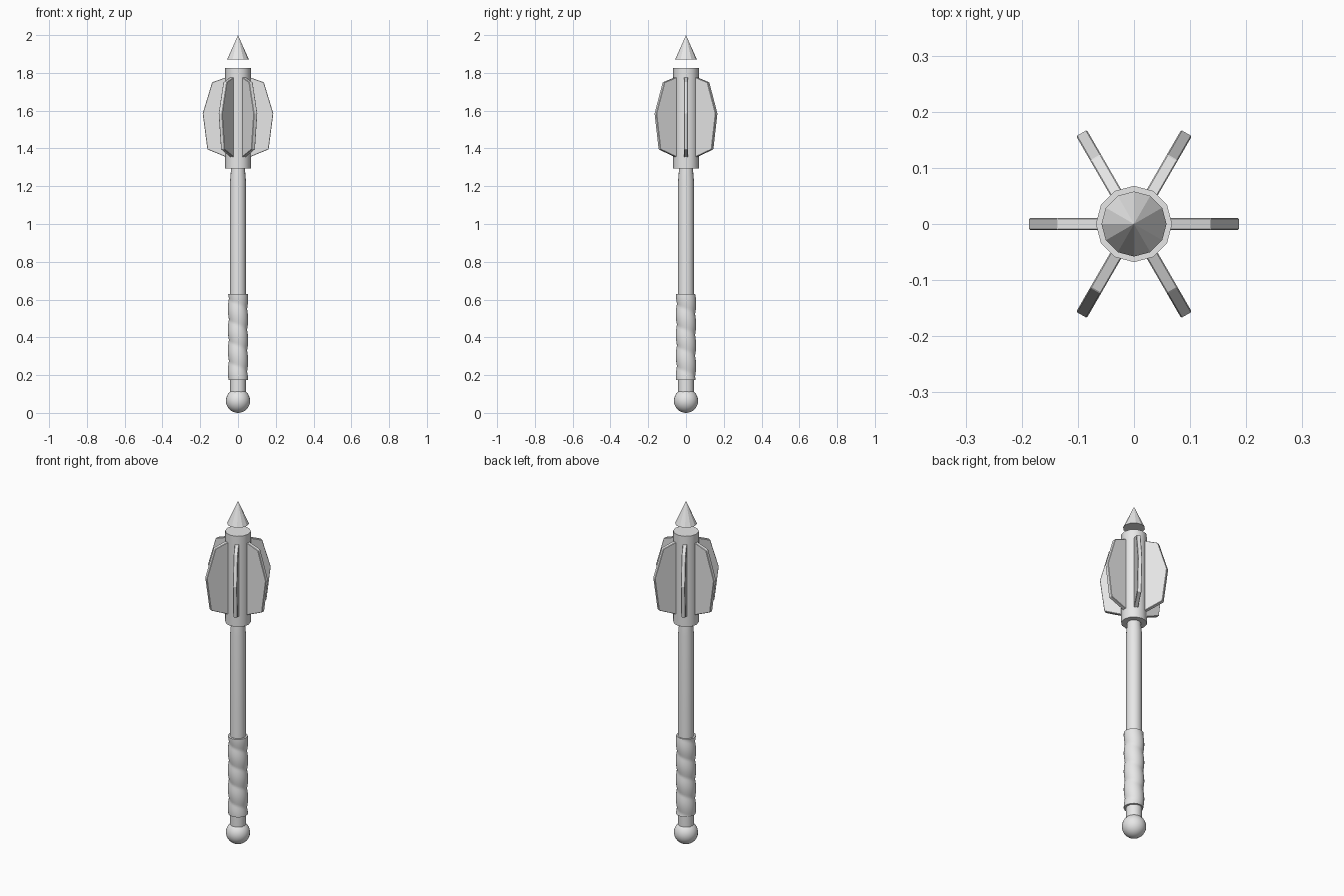
import bpy, bmesh
from math import cos, sin, pi, radians

if "Cube" in bpy.data.objects:
    bpy.data.objects.remove(bpy.data.objects["Cube"])

# Single pale metal colour
STEEL = (0.8, 0.8, 0.8, 1)
steel = bpy.data.materials.new("pale_steel")
steel.use_nodes = True
steel.diffuse_color = STEEL
steel.node_tree.nodes["Principled BSDF"].inputs["Base Color"].default_value = STEEL


def finish(name, bm, smooth=True):
    bmesh.ops.recalc_face_normals(bm, faces=bm.faces)
    mesh = bpy.data.meshes.new(name)
    bm.to_mesh(mesh)
    bm.free()
    mesh.materials.append(steel)
    obj = bpy.data.objects.new(name, mesh)
    bpy.context.collection.objects.link(obj)
    if smooth:
        bpy.ops.object.select_all(action="DESELECT")
        obj.select_set(True)
        bpy.context.view_layer.objects.active = obj
        bpy.ops.object.shade_smooth_by_angle(angle=radians(35))
    return obj


def tube(name, heights, radius, sides):
    """Capped round part; radius is a function of angle and height."""
    bm = bmesh.new()
    rings = []
    for z in heights:
        ring = []
        for i in range(sides):
            a = 2 * pi * i / sides
            r = radius(a, z)
            ring.append(bm.verts.new((r * cos(a), r * sin(a), z)))
        rings.append(ring)
    for low, high in zip(rings, rings[1:]):
        for i in range(sides):
            j = (i + 1) % sides
            bm.faces.new((low[i], low[j], high[j], high[i]))
    bm.faces.new(rings[0])
    bm.faces.new(rings[-1])
    return finish(name, bm)


# Pommel ball
bm = bmesh.new()
bmesh.ops.create_uvsphere(bm, u_segments=24, v_segments=16, radius=0.064)
bmesh.ops.translate(bm, verts=bm.verts, vec=(0, 0, 0.064))
finish("pommel", bm)

# Shaft, narrowing slightly under the head
shaft = {0.09: 0.042, 1.23: 0.042, 1.30: 0.036}
tube("shaft", list(shaft), lambda a, z: shaft[z], 16)

# Grip wrapped in a spiral of rounded bands
PITCH = 0.11
BOTTOM, TOP, ROWS = 0.175, 0.63, 56


def wrap_radius(a, z):
    return 0.048 + 0.006 * abs(sin(pi * z / PITCH + a / 2))


tube("grip", [BOTTOM + (TOP - BOTTOM) * k / ROWS for k in range(ROWS + 1)],
     wrap_radius, 28)

# Head core
tube("head_core", (1.295, 1.825), lambda a, z: 0.068, 12)

# Six flanges around the head
PROFILE = [(0.04, 1.345), (0.162, 1.395), (0.187, 1.585), (0.137, 1.75), (0.04, 1.785)]
THICK = 0.022
for n in range(6):
    bm = bmesh.new()
    face = bm.faces.new([bm.verts.new((x, -THICK / 2, z)) for x, z in PROFILE])
    side = bmesh.ops.extrude_face_region(bm, geom=[face])["geom"]
    bmesh.ops.translate(bm, verts=[v for v in side if isinstance(v, bmesh.types.BMVert)],
                        vec=(0, THICK, 0))
    flange = finish("flange_%d" % (n + 1), bm, smooth=False)
    flange.rotation_euler.z = n * pi / 3
    bevel = flange.modifiers.new("soft_edges", "BEVEL")
    bevel.width = 0.002
    bevel.segments = 1

# Top spike, hovering just above the head
bm = bmesh.new()
bmesh.ops.create_cone(bm, cap_ends=True, segments=12, radius1=0.058, radius2=0, depth=0.13)
bmesh.ops.translate(bm, verts=bm.verts, vec=(0, 0, 1.935))
finish("spike", bm, smooth=False)
